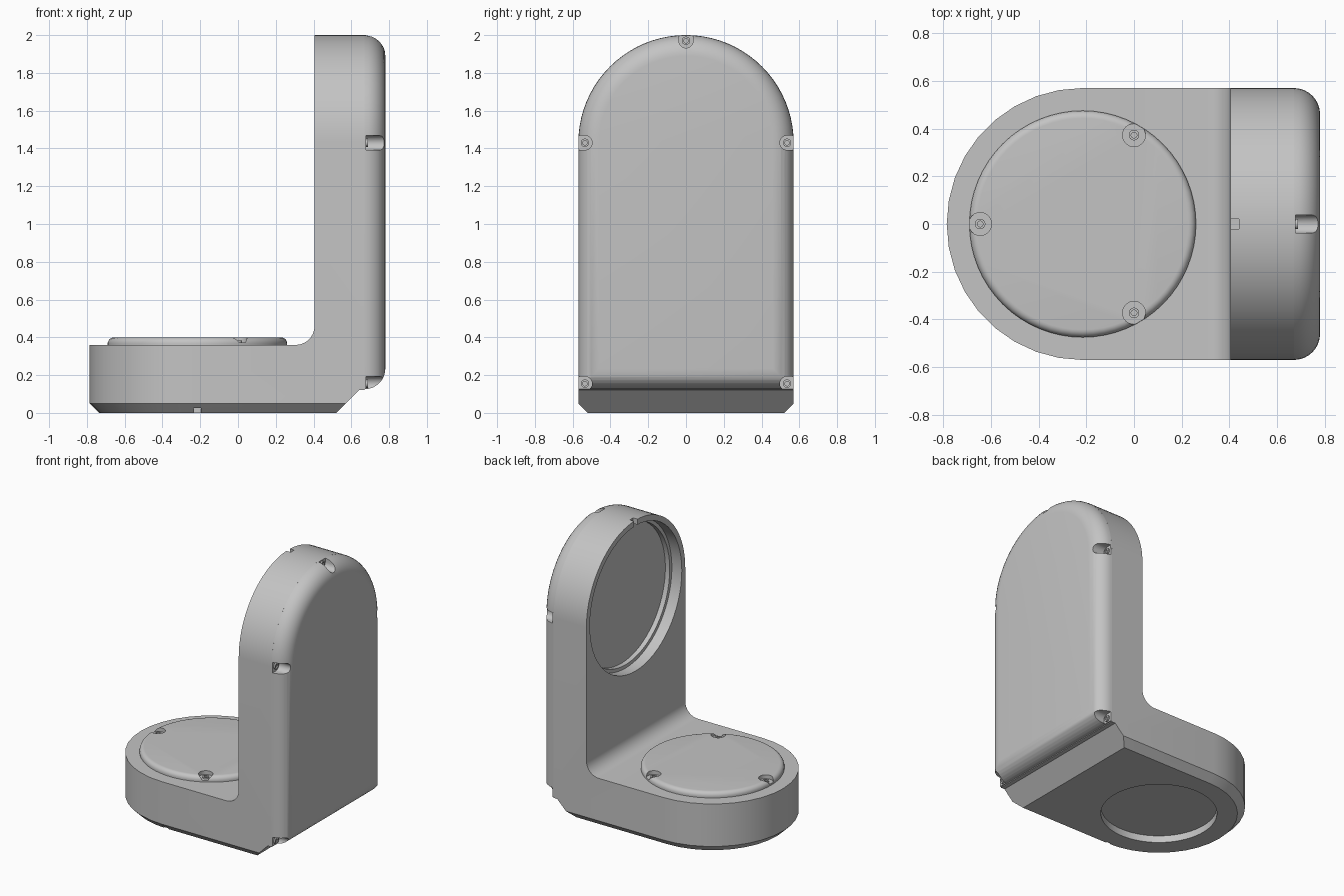
import bpy
import bmesh
from math import sin, cos, pi, radians

cube = bpy.data.objects.get("Cube")
if cube:
    bpy.data.objects.remove(cube, do_unlink=True)

# One grey for the whole bracket
grey = bpy.data.materials.new("plain grey")
grey.use_nodes = True
COLOUR = (0.55, 0.55, 0.55, 1)
grey.diffuse_color = COLOUR
grey.node_tree.nodes["Principled BSDF"].inputs["Base Color"].default_value = COLOUR

# Main sizes
HALF = 0.57          # half width, also the radius of both round ends
BASE_X = -0.215      # centre of the round base end
ARCH_Z = 1.43        # centre of the upright's arch
BASE_TOP = 0.36
FACE_X, SEAM_X, BACK_X = 0.405, 0.67, 0.78

# A flat point (u, v) at depth w, for each extrusion axis
PLACE = {
    "x": lambda u, v, w: (w, u, v),
    "y": lambda u, v, w: (u, w, v),
    "z": lambda u, v, w: (u, v, w),
}


def loft(name, axis, layers):
    """Join outlines of equal point count, given as (outline, depth)."""
    bm = bmesh.new()
    rings = [[bm.verts.new(PLACE[axis](u, v, w)) for u, v in outline]
             for outline, w in layers]
    n = len(rings[0])
    for a, b in zip(rings, rings[1:]):
        for i in range(n):
            j = (i + 1) % n
            bm.faces.new((a[i], a[j], b[j], b[i]))
    bm.faces.new(rings[0])
    bm.faces.new(rings[-1])
    bmesh.ops.recalc_face_normals(bm, faces=bm.faces)
    mesh = bpy.data.meshes.new(name)
    bm.to_mesh(mesh)
    bm.free()
    mesh.materials.append(grey)
    obj = bpy.data.objects.new(name, mesh)
    bpy.context.collection.objects.link(obj)
    return obj


def arc(cu, cv, r, start, end, steps):
    angles = [radians(start + (end - start) * i / steps) for i in range(steps + 1)]
    return [(cu + r * cos(a), cv + r * sin(a)) for a in angles]


def circle(cu, cv, r, steps=32):
    return arc(cu, cv, r, 0, 360, steps)[:-1]


def arch(half, bottom):
    return [(-half, bottom), (half, bottom)] + arc(0, ARCH_Z, half, 0, 180, 40)


def plan(half):
    return [(1, half)] + arc(BASE_X, 0, half, 90, 270, 18) + [(1, -half)]


def cylinder(axis, cu, cv, r, w0, w1, steps=32):
    c = circle(cu, cv, r, steps)
    return loft("cutter", axis, [(c, w0), (c, w1)])


def box(axis, u0, u1, v0, v1, w0, w1):
    c = [(u0, v0), (u1, v0), (u1, v1), (u0, v1)]
    return loft("cutter", axis, [(c, w0), (c, w1)])


def activate(obj):
    bpy.ops.object.select_all(action="DESELECT")
    obj.select_set(True)
    bpy.context.view_layer.objects.active = obj


def combine(obj, tool, operation="DIFFERENCE"):
    activate(obj)
    mod = obj.modifiers.new("cut", "BOOLEAN")
    mod.operation, mod.solver, mod.object = operation, "EXACT", tool
    bpy.ops.object.modifier_apply(modifier=mod.name)
    bpy.data.objects.remove(tool, do_unlink=True)


def smooth(obj):
    activate(obj)
    bpy.ops.object.shade_smooth_by_angle(angle=radians(30))


def rounded(radius, start, steps=8):
    """Inset and depth pairs around a quarter-round edge."""
    for i in range(steps + 1):
        t = pi / 2 * i / steps
        yield radius * (1 - cos(t)), start + radius * sin(t)


def screw(name, axis, cu, cv, floor):
    outer, socket = circle(cu, cv, 0.022, 24), circle(cu, cv, 0.012, 24)
    smooth(loft(name, axis, [(outer, floor - 0.003), (outer, floor + 0.01),
                             (socket, floor + 0.01), (socket, floor + 0.002)]))


# Bracket body: side profile trimmed by the rounded plan and the arched end
profile = ([(-1, 0), (0.52, 0), (0.64, 0.12), (SEAM_X, 0.12), (SEAM_X, 2.2), (FACE_X, 2.2)]
           + arc(FACE_X - 0.1, BASE_TOP + 0.1, 0.1, 0, -90, 10) + [(-1, BASE_TOP)])
body = loft("bracket_body", "y", [(profile, -0.8), (profile, 0.8)])
combine(body, loft("plan_trim", "z", [(plan(HALF - 0.05), 0), (plan(HALF), 0.05),
                                      (plan(HALF), 2.5)]), "INTERSECT")
end = arch(HALF + 0.0002, -1)
combine(body, loft("arch_trim", "x", [(end, -2), (end, 2)]), "INTERSECT")

# Stepped socket in the upright, shallow socket below the base, two small notches
combine(body, cylinder("x", 0, ARCH_Z, 0.53, 0.3, FACE_X + 0.08, 64))
combine(body, cylinder("x", 0, ARCH_Z, 0.505, 0.3, FACE_X + 0.115, 64))
combine(body, cylinder("z", BASE_X, 0, 0.384, -0.1, 0.05, 64))
combine(body, box("x", -0.02, 0.02, 1.9, 2.1, 0.3, FACE_X + 0.035))
combine(body, box("y", BASE_X - 0.02, BASE_X + 0.02, -0.1, 0.025, -0.7, -0.51))
smooth(body)

# Back cover with a rounded rim
cover = loft("back_cover", "x", [(arch(HALF - i, 0.125 + i), w)
                                 for i, w in rounded(BACK_X - SEAM_X, SEAM_X)])
seats = [(0, 1.97)] + [(s * 0.535, z) for s in (-1, 1) for z in (ARCH_Z, 0.155)]
FLOOR = SEAM_X + 0.008
for y, z in seats:
    combine(cover, cylinder("x", y, z, 0.038, FLOOR, 1))
    if y:
        lo, hi = sorted((y, 1.2 * y))
        channel = box("x", lo, hi, z - 0.038, z + 0.038, FLOOR, 1)
    else:
        channel = box("x", -0.038, 0.038, z, z + 0.1, FLOOR, 1)
    combine(cover, channel)
    screw("cover_screw", "x", y, z, FLOOR)
smooth(cover)

# Round plate on the base with three screw seats
plate_layers = [(circle(BASE_X, 0, 0.475, 64), BASE_TOP - 0.005)]
plate_layers += [(circle(BASE_X, 0, 0.475 - i, 64), w) for i, w in rounded(0.032, 0.368, 6)]
plate = loft("base_plate", "z", plate_layers)
for angle in (60, 180, 300):
    x = BASE_X + 0.43 * cos(radians(angle))
    y = 0.43 * sin(radians(angle))
    combine(plate, cylinder("z", x, y, 0.048, 0.372, 0.6))
    screw("plate_screw", "z", x, y, 0.372)
smooth(plate)
